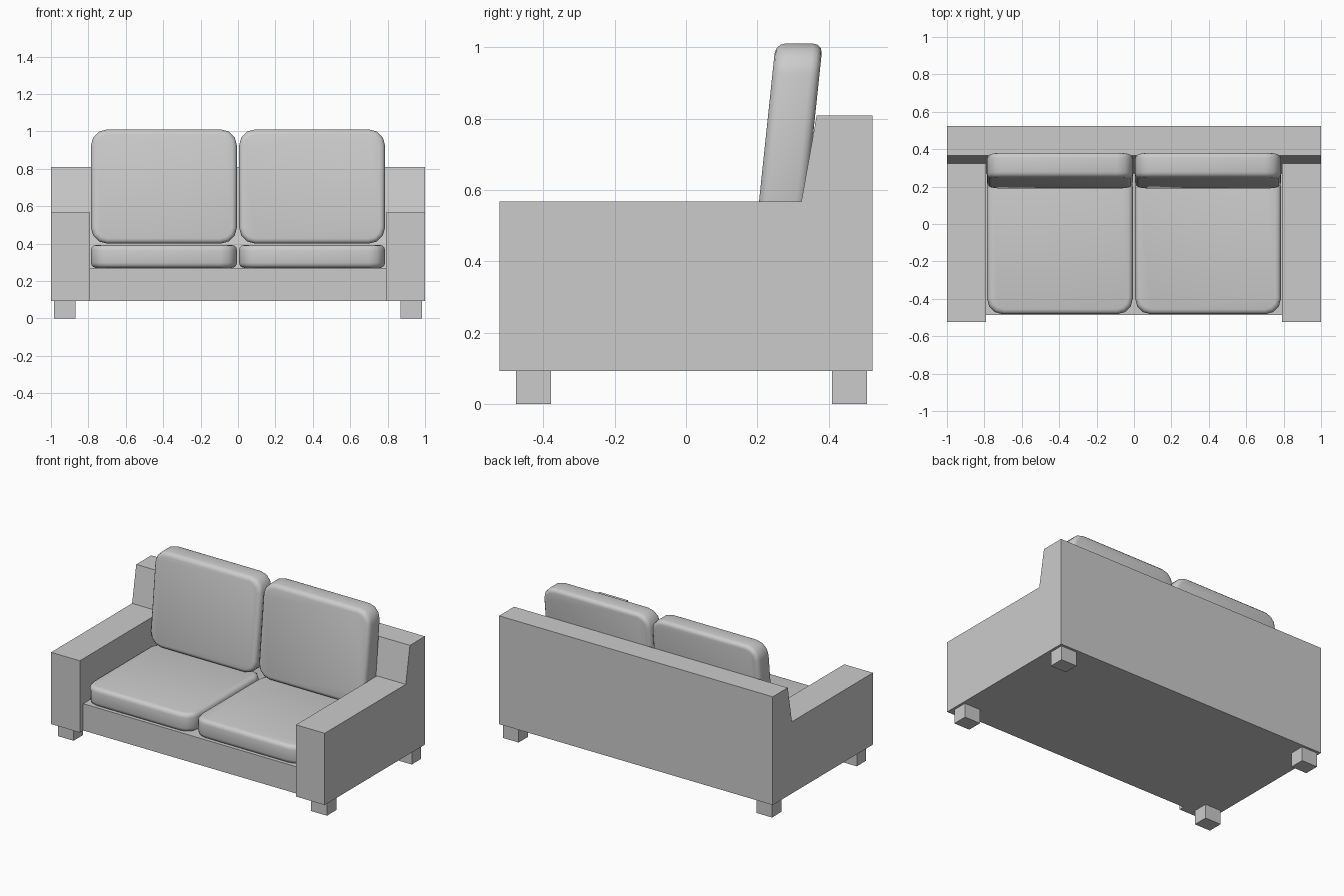
import bpy, bmesh, math
from mathutils import Matrix

if "Cube" in bpy.data.objects:
    bpy.data.objects.remove(bpy.data.objects["Cube"])


def finish(name, bm, mirror=False, smooth=False):
    bmesh.ops.recalc_face_normals(bm, faces=bm.faces)
    me = bpy.data.meshes.new(name)
    for f in bm.faces:
        f.smooth = smooth
    bm.to_mesh(me)
    bm.free()
    ob = bpy.data.objects.new(name, me)
    bpy.context.collection.objects.link(ob)
    if mirror:
        ob.modifiers.new("mirror", 'MIRROR').use_mirror_merge = False
    return ob


def extrude_x(name, profile, x0, x1, mirror=False):
    """Extrude a (y, z) side profile from x0 to x1."""
    bm = bmesh.new()
    face = bm.faces.new([bm.verts.new((x0, y, z)) for y, z in profile])
    new = bmesh.ops.extrude_face_region(bm, geom=[face])["geom"]
    bmesh.ops.translate(bm, vec=(x1 - x0, 0, 0),
                        verts=[v for v in new if isinstance(v, bmesh.types.BMVert)])
    return finish(name, bm, mirror)


def cushion(name, w, d, h, matrix):
    """Padded slab: rounded plan corners, then softened rims."""
    bm = bmesh.new()
    bmesh.ops.create_cube(bm, size=1, matrix=Matrix.Diagonal((w, d, h, 1)))
    upright = [e for e in bm.edges if abs(e.verts[0].co.z - e.verts[1].co.z) > h / 2]
    bmesh.ops.bevel(bm, geom=upright, offset=0.085, segments=3, profile=0.5,
                    affect='EDGES')
    rims = [e for e in bm.edges if abs(e.verts[0].co.z - e.verts[1].co.z) < 1e-5]
    bmesh.ops.bevel(bm, geom=rims, offset=0.027, segments=3, profile=0.5,
                    affect='EDGES')
    bmesh.ops.transform(bm, matrix=matrix, verts=bm.verts)
    return finish(name, bm, mirror=True, smooth=True)


# Side panels: arm plus the end of the sloped backrest
extrude_x("arm", [(-0.523, 0.093), (0.523, 0.093), (0.523, 0.808), (0.366, 0.808),
                  (0.323, 0.567), (-0.523, 0.567)], 0.79, 1.0, mirror=True)

# Seat base and backrest between the arms
extrude_x("base_and_back", [(-0.487, 0.093), (0.523, 0.093), (0.523, 0.808),
                            (0.366, 0.808), (0.27, 0.27), (-0.487, 0.27)], -0.79, 0.79)

# Seat cushions
cushion("seat_cushion", 0.78, 0.765, 0.122, Matrix.Translation((0.396, -0.1, 0.331)))

# Back cushions, stood up and leaned back
lean = Matrix.Identity(4)
lean[1][2] = 0.105
cushion("back_cushion", 0.78, 0.61, 0.132,
        Matrix.Translation((0.396, 0.285, 0.705)) @ lean
        @ Matrix.Rotation(math.radians(90), 4, 'X'))

# Legs
for name, y in (("front_leg", -0.427), ("back_leg", 0.458)):
    bm = bmesh.new()
    bmesh.ops.create_cube(bm, size=1, matrix=Matrix.Translation((0.926, y, 0.0465))
                          @ Matrix.Diagonal((0.115, 0.098, 0.093, 1)))
    finish(name, bm, mirror=True)
